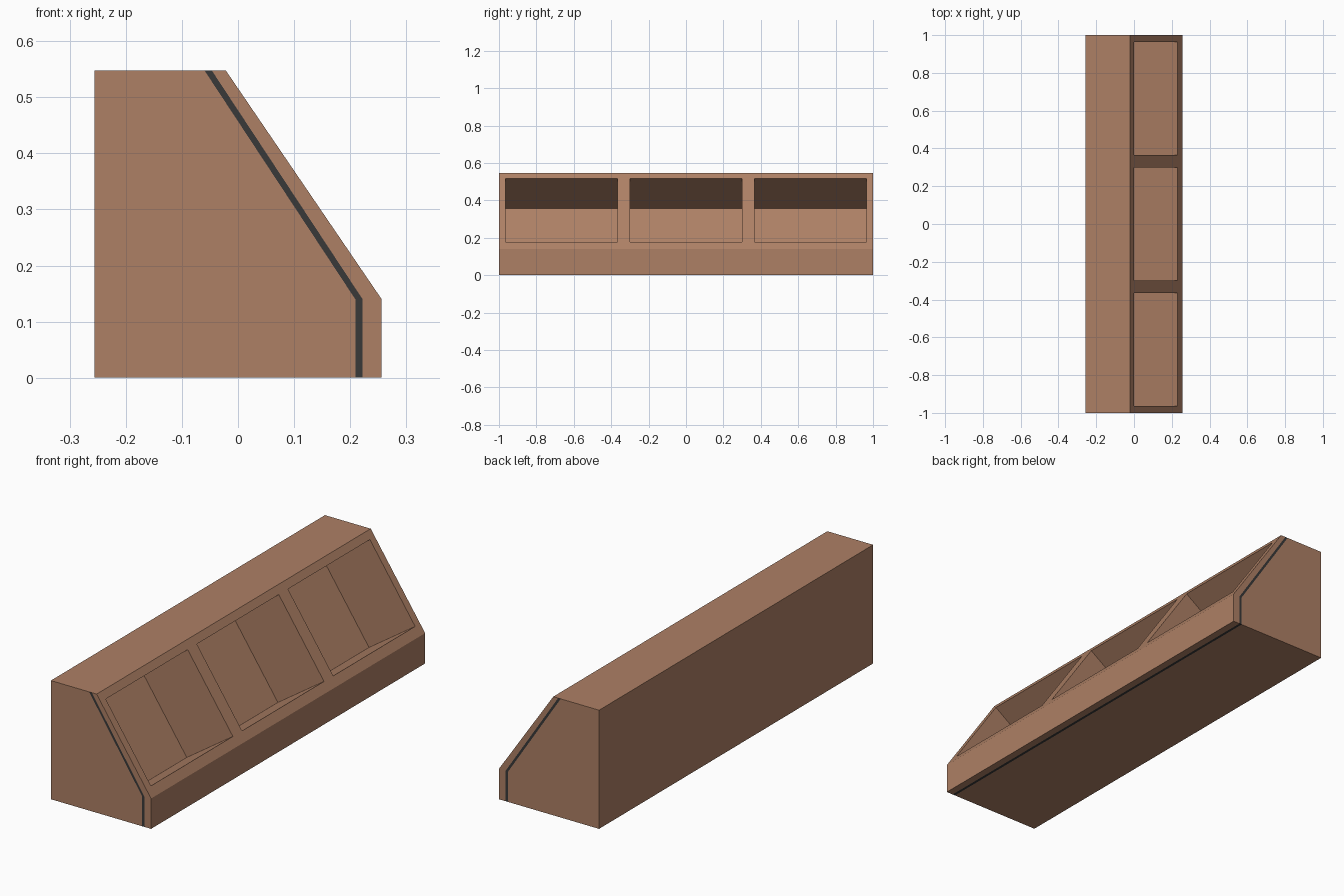
import bpy, bmesh
from mathutils import Vector

if "Cube" in bpy.data.objects:
    bpy.data.objects.remove(bpy.data.objects["Cube"])


def material(name, rgb):
    mat = bpy.data.materials.new(name)
    mat.use_nodes = True
    mat.diffuse_color = (*rgb, 1)
    mat.node_tree.nodes["Principled BSDF"].inputs["Base Color"].default_value = (*rgb, 1)
    return mat


def prism(bm, outline, y0, y1, caps=None):
    """Extrude an x-z outline along y; caps lists the polygons closing each end."""
    caps = caps or [outline]
    points = list(dict.fromkeys(p for poly in caps for p in poly))
    ends = [{p: bm.verts.new((p[0], y, p[1])) for p in points} for y in (y0, y1)]
    for end in ends:
        for poly in caps:
            bm.faces.new([end[p] for p in poly])
    for a, b in zip(outline, outline[1:] + outline[:1]):
        bm.faces.new([ends[0][a], ends[0][b], ends[1][b], ends[1][a]])


def make_object(name, bm):
    bmesh.ops.recalc_face_normals(bm, faces=bm.faces)
    mesh = bpy.data.meshes.new(name)
    bm.to_mesh(mesh)
    bm.free()
    obj = bpy.data.objects.new(name, mesh)
    bpy.context.collection.objects.link(obj)
    return obj


brown = material("warm brown", (0.42, 0.215, 0.13))
charcoal = material("charcoal seam", (0.04, 0.04, 0.04))

# Cabinet profile: rear body, seam band and sloped front panel
height, step, half = 0.548, 0.14, 0.256
back_low, back_high = (-half, 0), (-half, height)
seam_in = [(0.209, 0), (0.209, step), (-0.06, height)]
seam_out = [(0.222, 0), (0.222, step), (-0.047, height)]
front = [(half, 0), (half, step), (-0.022, height)]

body_cap = [back_low] + seam_in + [back_high]
seam_cap = seam_in + seam_out[::-1]
panel_cap = seam_out + front[::-1]
outline = [back_low, seam_in[0], seam_out[0]] + front + [seam_out[2], seam_in[2], back_high]

bm = bmesh.new()
prism(bm, outline, -1, 1, [body_cap, seam_cap, panel_cap])
cabinet = make_object("cabinet", bm)
cabinet.data.materials.append(brown)
cabinet.data.materials.append(charcoal)

# Seam colour on the ends and underside, not on the top
seam_points = {(round(x, 3), round(z, 3)) for x, z in seam_cap}
for face in cabinet.data.polygons:
    corners = [cabinet.data.vertices[i].co for i in face.vertices]
    in_seam = all((round(c.x, 3), round(c.z, 3)) in seam_points for c in corners)
    face.material_index = int(in_seam and face.normal.z < 0.5)

# Three deep box compartments cut square to the slope
low, high = Vector(front[1]), Vector(front[2])
slope = high - low
normal = Vector((slope.y, -slope.x)).normalized()
rim_low, rim_high = low + slope * 0.093, low + slope * 0.924
inner, outer = normal * -0.285, normal * 0.1
section = [tuple(p) for p in (rim_low + inner, rim_low + outer, rim_high + outer, rim_high + inner)]
bm = bmesh.new()
for y in (-0.665, 0, 0.665):
    prism(bm, section, y - 0.299, y + 0.299)
cutter = make_object("compartment_cutter", bm)
cutter.hide_render = True
cutter.data.materials.append(brown)

cut = cabinet.modifiers.new("compartments", "BOOLEAN")
cut.operation = "DIFFERENCE"
cut.solver = "EXACT"
cut.object = cutter
bpy.context.view_layer.objects.active = cabinet
bpy.ops.object.modifier_apply(modifier=cut.name)
bpy.data.objects.remove(cutter)
